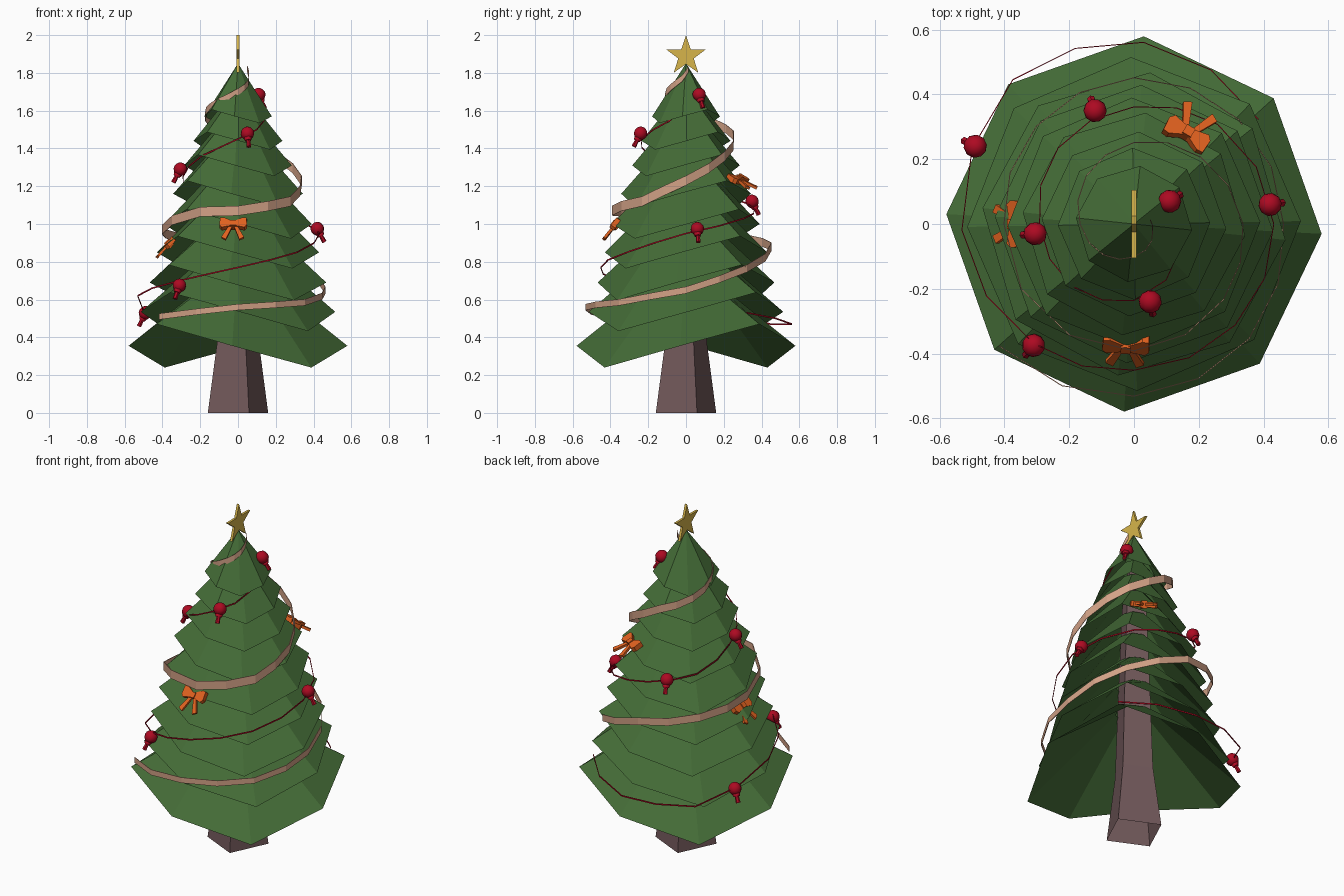
import bpy, bmesh, math
from mathutils import Matrix, Vector

if "Cube" in bpy.data.objects:
    bpy.data.objects.remove(bpy.data.objects["Cube"])


def mat(name, rgb):
    m = bpy.data.materials.new(name)
    m.diffuse_color = (*rgb, 1)
    m.use_nodes = True
    m.node_tree.nodes["Principled BSDF"].inputs["Base Color"].default_value = m.diffuse_color
    return m


GREEN = mat("pine green", (0.058, 0.150, 0.038))
BROWN = mat("bark brown", (0.165, 0.098, 0.102))
GOLD = mat("star gold", (0.68, 0.46, 0.07))
TAN = mat("ribbon tan", (0.65, 0.36, 0.24))
RED = mat("bauble red", (0.42, 0.003, 0.016))
ORANGE = mat("bow orange", (0.76, 0.122, 0.014))


def finish(bm, name, material, fix=True):
    if fix:
        bmesh.ops.recalc_face_normals(bm, faces=bm.faces)
    me = bpy.data.meshes.new(name)
    bm.to_mesh(me)
    bm.free()
    me.materials.append(material)
    ob = bpy.data.objects.new(name, me)
    bpy.context.collection.objects.link(ob)
    return ob


def polar(deg, r, z):
    a = math.radians(deg)
    return Vector((r * math.cos(a), r * math.sin(a), z))


def ring(bm, n, r, z, turn, sway=0):
    """Ring of points; sway lifts it at 45/225 degrees and drops it at 135/315."""
    return [bm.verts.new(polar(turn + 360 * i / n, r,
                               z + sway * math.sin(math.radians(720 * i / n))))
            for i in range(n)]


def bridge(bm, a, b):
    n = len(a)
    for i in range(n):
        j = (i + 1) % n
        bm.faces.new((a[i], a[j], b[j], b[i]))


def prism(bm, pts, depth):
    """Extrude an outline in the XZ plane along Y."""
    f = [bm.verts.new((x, -depth, z)) for x, z in pts]
    b = [bm.verts.new((x, depth, z)) for x, z in pts]
    bm.faces.new(f)
    bm.faces.new(b[::-1])
    bridge(bm, f, b)


# Trunk: tapering square post
bm = bmesh.new()
rings = [ring(bm, 4, r, z, 20) for r, z in
         [(0.17, 0), (0.118, 0.37), (0.10, 0.85), (0.075, 1.4), (0.04, 1.65)]]
for a, b in zip(rings, rings[1:]):
    bridge(bm, a, b)
bm.faces.new(rings[-1])
finish(bm, "trunk", BROWN)

# Branch tiers: open eight-sided skirts with saddle-shaped rims, closing in on the trunk
tiers = [(0.58, 0.355), (0.515, 0.535), (0.47, 0.69), (0.43, 0.85), (0.39, 1.0),
         (0.345, 1.16), (0.285, 1.31), (0.235, 1.44), (0.18, 1.57)]
for i, (r, z) in enumerate(tiers):
    bm = bmesh.new()
    turn = -3 + (0, 4, -3)[i % 3]
    rim = ring(bm, 8, r, z, turn, 0.115 * r / 0.58)
    if i + 1 < len(tiers):
        inner = 0.10 - 0.006 * i
        slope = 0.80 + 0.065 * i
        bridge(bm, rim, ring(bm, 8, inner, z + slope * (r - inner), turn))
    else:
        tip = bm.verts.new((0, 0, 1.85))
        for k in range(8):
            bm.faces.new((rim[k], rim[(k + 1) % 8], tip))
    finish(bm, f"branch_tier_{i + 1}", GREEN, fix=False)


def spiral(keys, step):
    """Points along a spiral given (angle, radius, height) keys."""
    pts = []
    for (a0, r0, z0), (a1, r1, z1) in zip(keys, keys[1:]):
        n = max(1, round((a1 - a0) / step))
        for k in range(n):
            t = k / n
            pts.append(polar(a0 + (a1 - a0) * t, r0 + (r1 - r0) * t, z0 + (z1 - z0) * t))
    return pts + [polar(*keys[-1])]


def band(name, path, material, thick, height):
    """Upright strip along a path; height(t) gives the half height."""
    bm = bmesh.new()
    prev = None
    for i, p in enumerate(path):
        h = height(i / (len(path) - 1))
        out = Vector((p.x, p.y, 0)).normalized()
        cur = [bm.verts.new(p + out * dr + Vector((0, 0, dz)))
               for dr, dz in ((0, -h), (thick, -h), (thick, h), (0, h))]
        if prev:
            bridge(bm, prev, cur)
        else:
            bm.faces.new(cur)
        prev = cur
    bm.faces.new(prev)
    finish(bm, name, material)


# Ribbon: flat upright band winding up the tree, widest in the middle
band("ribbon", spiral(
    [(222, 0.56, 0.51), (270, 0.53, 0.56), (315, 0.50, 0.585), (360, 0.46, 0.65),
     (450, 0.45, 0.88), (540, 0.40, 0.97), (570, 0.40, 1.02), (600, 0.395, 1.065),
     (630, 0.39, 1.07), (680, 0.36, 1.12), (720, 0.335, 1.23), (765, 0.29, 1.36),
     (810, 0.25, 1.47), (900, 0.165, 1.60), (990, 0.10, 1.70), (1060, 0.06, 1.77),
     (1095, 0.05, 1.82)], 22), TAN, 0.003,
    lambda t: 0.016 + 0.010 * math.sin(math.pi * t) ** 2)

# Red string: thin cord
band("red_string", spiral(
    [(40, 0.50, 0.53), (87, 0.56, 0.47), (130, 0.58, 0.47), (155, 0.55, 0.54),
     (182, 0.53, 0.62), (230, 0.48, 0.70), (270, 0.45, 0.77), (315, 0.44, 0.85),
     (360, 0.43, 0.95), (410, 0.40, 1.03), (450, 0.36, 1.08), (495, 0.33, 1.14),
     (540, 0.29, 1.25), (585, 0.27, 1.36), (630, 0.235, 1.45), (690, 0.16, 1.55),
     (720, 0.125, 1.64), (755, 0.06, 1.74)], 25), RED, 0.003, lambda t: 0.004)

# Baubles: round ball with a narrow stub below, leaning outward
baubles = [(-0.49, 0.24, 0.53), (-0.31, -0.375, 0.675), (0.42, 0.06, 0.975), (-0.12, 0.35, 1.12),
           (-0.305, -0.03, 1.29), (0.05, -0.24, 1.48), (0.11, 0.07, 1.685)]
for i, c in enumerate(baubles):
    bm = bmesh.new()
    bmesh.ops.create_uvsphere(bm, u_segments=10, v_segments=8, radius=0.036)
    for r1, r2, d, z in ((0.013, 0.010, 0.05, -0.055), (0.017, 0.023, 0.016, -0.036)):
        bmesh.ops.create_cone(bm, cap_ends=True, segments=6, radius1=r1, radius2=r2,
                              depth=d, matrix=Matrix.Translation((0, 0, z)))
    for f in bm.faces:
        f.smooth = f.calc_center_median().z > -0.036
    ob = finish(bm, f"bauble_{i + 1}", RED)
    turn = math.atan2(c[1], c[0]) + math.pi / 2
    ob.matrix_world = (Matrix.Translation(c) @ Matrix.Rotation(turn, 4, 'Z')
                       @ Matrix.Rotation(math.radians(-28), 4, 'X'))

# Bows: two loops, a knot and two tails
for i, (c, tilt) in enumerate([((-0.025, -0.375, 0.995), -38), ((0.165, 0.28, 1.235), -62),
                               ((-0.365, 0.0, 0.895), -42)]):
    bm = bmesh.new()
    for s in (-1, 1):
        prism(bm, [(0, -0.012), (s * 0.06, -0.026), (s * 0.073, -0.01),
                   (s * 0.07, 0.038), (s * 0.05, 0.04), (0, 0.012)], 0.015)
        prism(bm, [(0, 0), (s * 0.036, -0.10), (s * 0.06, -0.085), (s * 0.018, 0)], 0.007)
    prism(bm, [(-0.015, -0.016), (0.015, -0.016), (0.015, 0.016), (-0.015, 0.016)], 0.021)
    ob = finish(bm, f"bow_{i + 1}", ORANGE)
    turn = math.atan2(c[1], c[0]) + math.pi / 2
    ob.matrix_world = (Matrix.Translation(c) @ Matrix.Rotation(turn, 4, 'Z')
                       @ Matrix.Rotation(math.radians(tilt), 4, 'X'))

# Star: five points, facing sideways
bm = bmesh.new()
prism(bm, [((0.11 if k % 2 == 0 else 0.043) * math.sin(k * math.pi / 5),
            1.89 + (0.11 if k % 2 == 0 else 0.043) * math.cos(k * math.pi / 5))
           for k in range(10)], 0.007)
star = finish(bm, "star", GOLD)
star.rotation_euler.z = math.pi / 2
